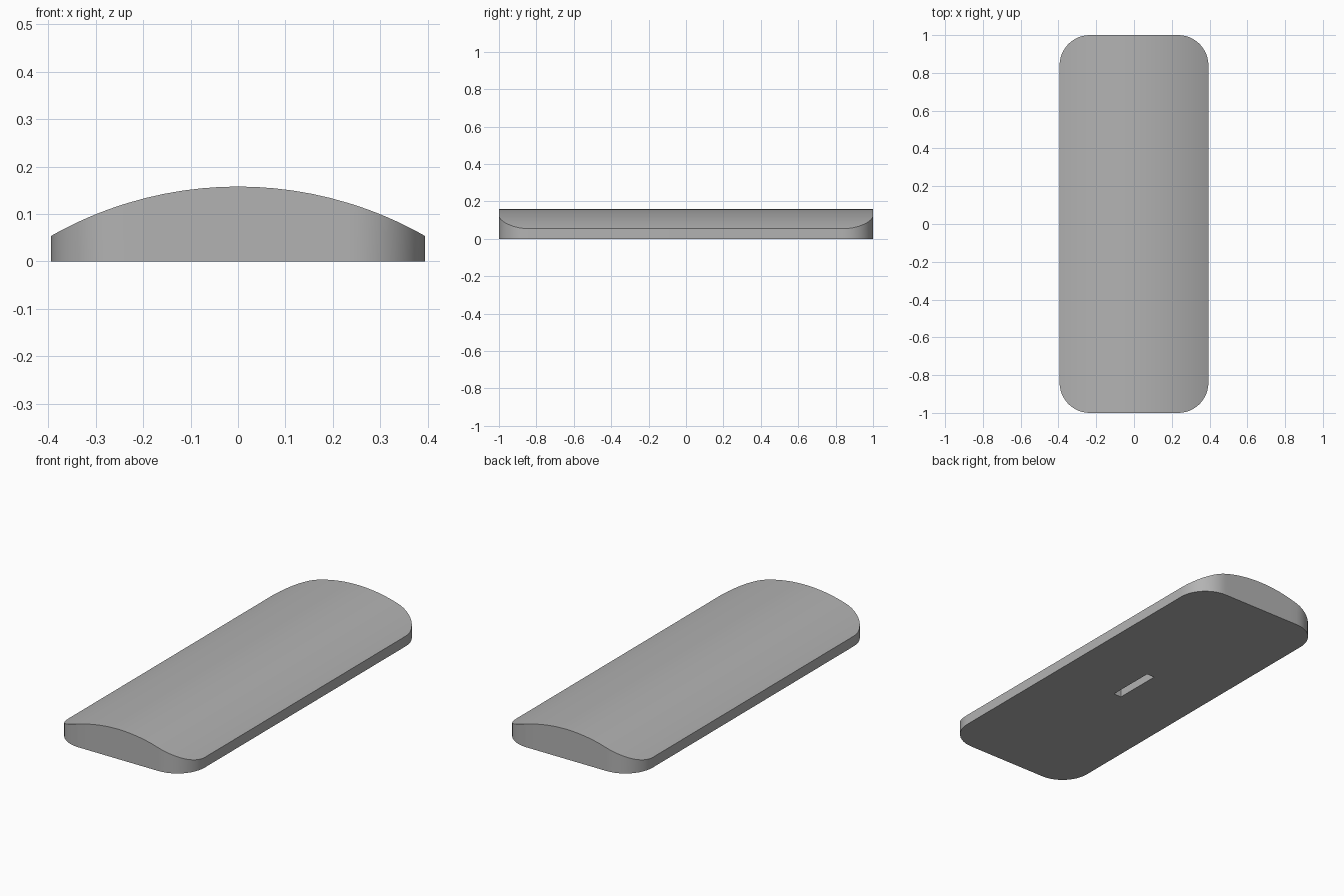
import bpy, bmesh
from math import sin, cos, pi, sqrt

HALF_W, HALF_L = 0.394, 1.0
CORNER = 0.16          # plan corner radius
TOP, ARC_R = 0.158, 0.798
SLOT = (0.046, 0.26, 0.1)   # width, length, depth

cube = bpy.data.objects.get("Cube")
if cube:
    bpy.data.objects.remove(cube, do_unlink=True)

grey = bpy.data.materials.new("mid_grey")
grey.use_nodes = True
colour = (0.45, 0.45, 0.45, 1)
grey.diffuse_color = colour
grey.node_tree.nodes["Principled BSDF"].inputs["Base Color"].default_value = colour


def add_object(name, bm):
    bmesh.ops.recalc_face_normals(bm, faces=bm.faces)
    mesh = bpy.data.meshes.new(name)
    bm.to_mesh(mesh)
    bm.free()
    mesh.materials.append(grey)
    obj = bpy.data.objects.new(name, mesh)
    bpy.context.collection.objects.link(obj)
    return obj


# Stations across the width: (x, half length), with rounded corners at each side
flat = HALF_W - CORNER
corner = [(flat + CORNER * sin(t), HALF_L - CORNER + CORNER * cos(t))
          for t in (i * pi / 24 for i in range(13))]
middle = [(flat * i / 6, HALF_L) for i in range(-5, 6)]
stations = [(-x, y) for x, y in reversed(corner)] + middle + corner

# Arched body: rectangular sections lofted across the width
bm = bmesh.new()
rings = []
for x, y in stations:
    z = TOP - ARC_R + sqrt(ARC_R ** 2 - x ** 2)
    rings.append([bm.verts.new(p) for p in ((x, -y, 0), (x, y, 0), (x, y, z), (x, -y, z))])
for a, b in zip(rings, rings[1:]):
    for i in range(4):
        j = (i + 1) % 4
        bm.faces.new((a[i], a[j], b[j], b[i]))
bm.faces.new(rings[0])
bm.faces.new(rings[-1])
body = add_object("arched_body", bm)

# Slot cut into the underside
bm = bmesh.new()
bmesh.ops.create_cube(bm, size=1)
bmesh.ops.scale(bm, vec=(SLOT[0], SLOT[1], SLOT[2] * 2), verts=bm.verts)
cutter = add_object("slot_cutter", bm)

cut = body.modifiers.new("slot", "BOOLEAN")
cut.operation = "DIFFERENCE"
cut.solver = "EXACT"
cut.object = cutter

bpy.ops.object.select_all(action="DESELECT")
body.select_set(True)
bpy.context.view_layer.objects.active = body
bpy.ops.object.modifier_apply(modifier=cut.name)
bpy.data.objects.remove(cutter, do_unlink=True)
bpy.ops.object.shade_smooth_by_angle(angle=pi / 6)
